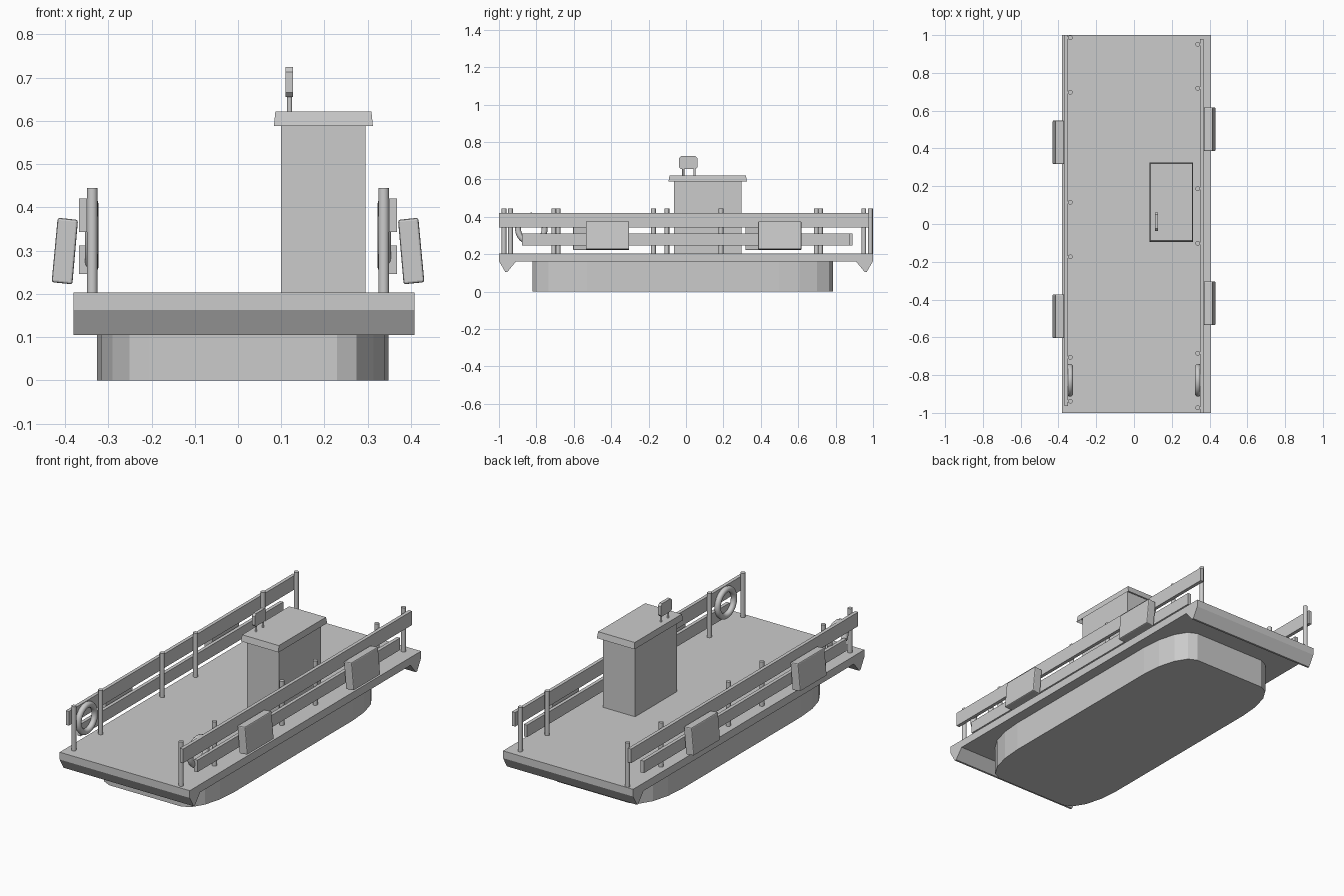
import bpy, bmesh, math
from mathutils import Matrix

if "Cube" in bpy.data.objects:
    bpy.data.objects.remove(bpy.data.objects["Cube"])


def finish(name, bm, smooth=False):
    bmesh.ops.recalc_face_normals(bm, faces=bm.faces)
    if smooth:
        for f in bm.faces:
            f.smooth = True
    me = bpy.data.meshes.new(name)
    bm.to_mesh(me)
    bm.free()
    ob = bpy.data.objects.new(name, me)
    bpy.context.collection.objects.link(ob)
    return ob


def prism(name, pts, offset):
    """Extrude a closed 3D polygon along an offset vector."""
    bm = bmesh.new()
    f = bm.faces.new([bm.verts.new(p) for p in pts])
    ext = bmesh.ops.extrude_face_region(bm, geom=[f])
    verts = [g for g in ext['geom'] if isinstance(g, bmesh.types.BMVert)]
    bmesh.ops.translate(bm, verts=verts, vec=offset)
    return finish(name, bm)


def box(name, x, y, z):
    x, y = sorted(x), sorted(y)
    pts = [(x[0], y[0], z[0]), (x[1], y[0], z[0]), (x[1], y[1], z[0]), (x[0], y[1], z[0])]
    return prism(name, pts, (0, 0, z[1] - z[0]))


def cylinder(name, x, y, z, r, n=12):
    bm = bmesh.new()
    bmesh.ops.create_cone(bm, cap_ends=True, segments=n, radius1=r, radius2=r, depth=z[1] - z[0],
                          matrix=Matrix.Translation((x, y, (z[0] + z[1]) / 2)))
    ob = finish(name, bm)
    for f in ob.data.polygons:
        f.use_smooth = len(f.vertices) == 4
    return ob


def bevel(ob, width, segments):
    m = ob.modifiers.new("bevel", 'BEVEL')
    m.width, m.segments, m.limit_method = width, segments, 'ANGLE'


# Pontoon hull: flat-sided with faceted elliptical corners
HX, HY, CX, CY = 0.337, 0.803, 0.0115, -0.017
A, B = 0.12, 0.29
outline = []
for q, (sx, sy) in enumerate([(1, 1), (-1, 1), (-1, -1), (1, -1)]):
    for k in range(5):
        t = math.pi / 2 * (q + k / 4)
        outline.append((CX + sx * (HX - A) + A * math.cos(t),
                        CY + sy * (HY - B) + B * math.sin(t), 0))
prism("hull", outline, (0, 0, 0.165))

# Deck slab with a wedge lip under each end
deck = [(-1, 0.203), (-1, 0.163), (-0.966, 0.105), (-0.955, 0.105), (-0.91, 0.16)]
deck += [(-y, z) for y, z in reversed(deck)]
prism("deck", [(-0.38, y, z) for y, z in deck], (0.788, 0, 0))

# Cabin
box("cabin", (0.10, 0.295), (-0.065, 0.297), (0.203, 0.605))

# Cabin roof: tapered cap, hollow underneath
bm = bmesh.new()
bmesh.ops.create_cube(bm, size=1)
for v in bm.verts:
    k = 1 if v.co.z < 0 else 0.97
    v.co = (0.1975 + v.co.x * 0.229 * k, 0.116 + v.co.y * 0.42 * k, 0.605 + v.co.z * 0.034)
bm.normal_update()
under = min(bm.faces, key=lambda f: f.calc_center_median().z)
bmesh.ops.inset_region(bm, faces=[under], thickness=0.008)
bmesh.ops.translate(bm, verts=under.verts, vec=(0, 0, 0.022))
finish("cabin_roof", bm)

# Lamp on two short stems
for y in (-0.015, 0.045):
    cylinder("lamp_stem", 0.1195, y, (0.62, 0.665), 0.006, 10)
sign = [(-0.037, 0.665), (-0.027, 0.655), (0.051, 0.655), (0.061, 0.665),
        (0.061, 0.713), (0.049, 0.725), (-0.025, 0.725), (-0.037, 0.713)]
prism("lamp_head", [(0.110, y, z) for y, z in sign], (0.0175, 0, 0))

# Railings: the left side is the right side turned half way round
for s, side in ((1, "right"), (-1, "left")):
    def ty(y):
        return y if s > 0 else 0.013 - y

    for y in (-0.973, -0.684, -0.102, 0.187, 0.719, 0.951):
        cylinder(side + "_rail_post", s * 0.337, ty(y), (0.2, 0.445), 0.0125)
    rx = (s * 0.349, s * 0.368)
    y0, y1 = (-1.0, 0.979) if s > 0 else (-0.964, 1.0)
    box(side + "_upper_rail", rx, (y0, y1), (0.343, 0.42))
    box(side + "_lower_rail", rx, (ty(-0.877), ty(0.877)), (0.246, 0.312))

    # Tilted fenders hung outside the rails
    for y0, y1 in ((-0.535, -0.304), (0.386, 0.617)):
        prof = [(0.370, 0.371), (0.417, 0.376), (0.431, 0.227), (0.383, 0.222)]
        f = prism(side + "_fender", [(s * x, ty(y0), z) for x, z in prof], (0, s * (y1 - y0), 0))
        bevel(f, 0.005, 2)

    # Life ring between the front posts
    bpy.ops.mesh.primitive_torus_add(major_segments=32, minor_segments=12, major_radius=0.071,
                                     minor_radius=0.016, location=(s * 0.338, -0.827, 0.335),
                                     rotation=(0, math.pi / 2, 0))
    ring = bpy.context.object
    ring.name = side + "_life_ring"
    bpy.ops.object.shade_smooth()
